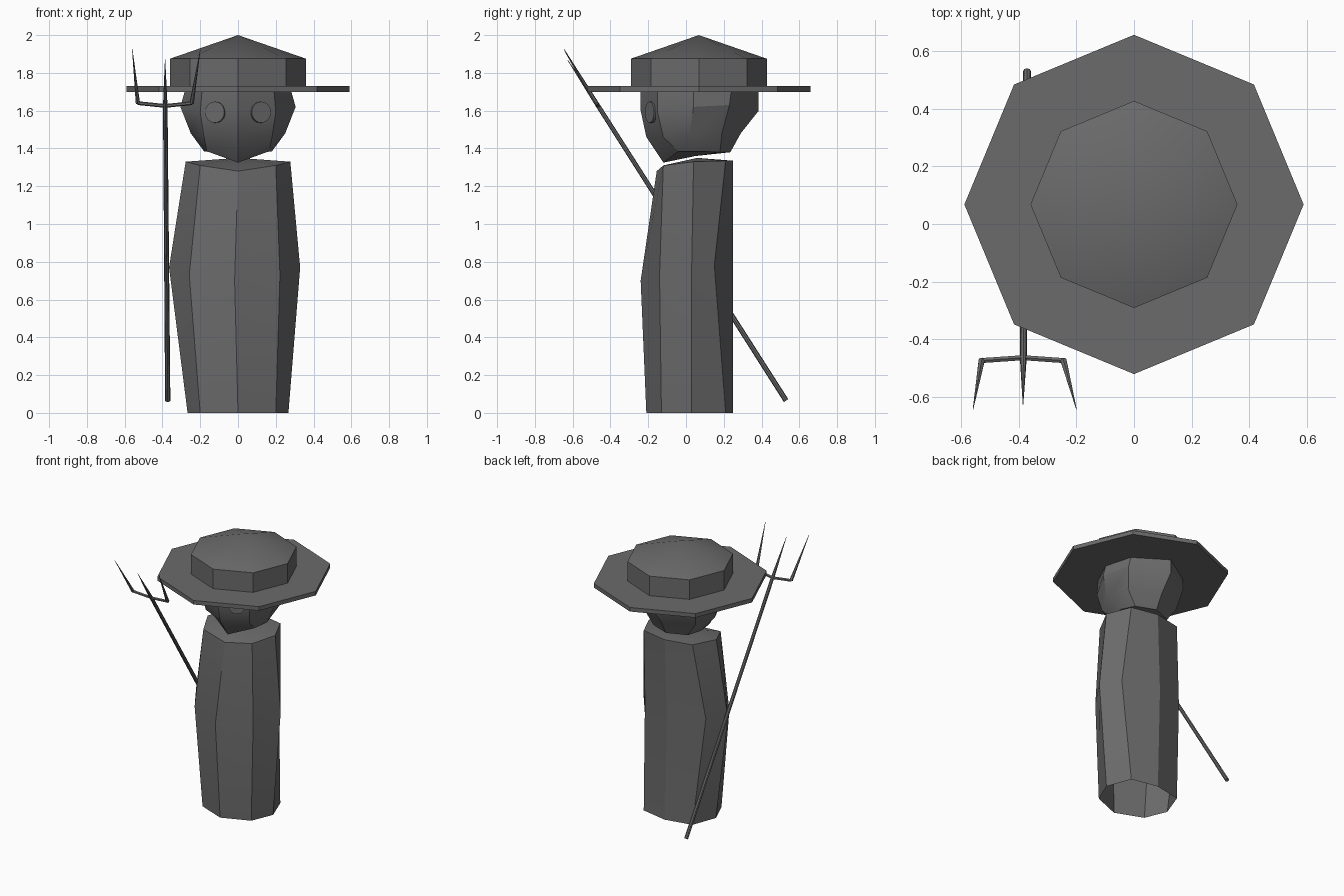
import bpy, bmesh, math
from mathutils import Vector

if "Cube" in bpy.data.objects:
    bpy.data.objects.remove(bpy.data.objects["Cube"])

dark = bpy.data.materials.new("dark_grey")
dark.diffuse_color = (.145, .145, .145, 1)
dark.use_nodes = True
dark.node_tree.nodes["Principled BSDF"].inputs["Base Color"].default_value = dark.diffuse_color


def finish(name, bm):
    bmesh.ops.recalc_face_normals(bm, faces=bm.faces)
    me = bpy.data.meshes.new(name)
    bm.to_mesh(me)
    bm.free()
    me.materials.append(dark)
    ob = bpy.data.objects.new(name, me)
    bpy.context.collection.objects.link(ob)
    bpy.ops.object.select_all(action='DESELECT')
    bpy.context.view_layer.objects.active = ob
    ob.select_set(True)
    bpy.ops.object.shade_smooth_by_angle(angle=math.radians(30))
    return ob


def mirrored(half, dx=0):
    """Half ring from front centre to back, mirrored to a closed loop."""
    left = [(-x, y, z) for x, y, z in reversed(half) if x > 0]
    return [(x + dx, y, z) for x, y, z in half + left]


def loft(name, rings, bottom=None, top=None, open_bottom=False):
    """Skin rings of equal count; close ends with a fan to a point or an n-gon."""
    bm = bmesh.new()
    loops = [[bm.verts.new(p) for p in r] for r in rings]
    n = len(loops[0])
    for a, b in zip(loops, loops[1:]):
        for i in range(n):
            j = (i + 1) % n
            bm.faces.new((a[i], a[j], b[j], b[i]))
    ends = [(loops[-1], top)] + ([] if open_bottom else [(loops[0], bottom)])
    for loop, tip in ends:
        if tip is None:
            bm.faces.new(loop)
        else:
            t = bm.verts.new(tip)
            for i in range(n):
                bm.faces.new((loop[i], loop[(i + 1) % n], t))
    return finish(name, bm)


def octagon(r, z, cy=0.068):
    return [(r * math.cos(k * math.pi / 4), cy + r * math.sin(k * math.pi / 4), z)
            for k in range(8)]


def rod(name, p, q, r1, r2, sides=8):
    """Round or tapered bar between two points."""
    p, q = Vector(p), Vector(q)
    bm = bmesh.new()
    bmesh.ops.create_cone(bm, cap_ends=True, segments=sides, radius1=r1,
                          radius2=r2, depth=(q - p).length)
    bm.transform((q - p).to_track_quat('Z', 'Y').to_matrix().to_4x4())
    bmesh.ops.translate(bm, verts=bm.verts, vec=(p + q) / 2)
    return finish(name, bm)


# Hat
loft("hat_brim", [octagon(0.59, 1.7), octagon(0.59, 1.73)])
loft("hat_crown", [octagon(0.36, 1.73), octagon(0.36, 1.875)], top=(0, 0.068, 2.0))

# Body: faceted trunk, bulging at the waist, open underneath
loft("body", [
    mirrored([(0, -.21, 0), (.2, -.13, 0), (.267, .03, 0), (.2, .21, 0), (0, .25, 0)]),
    mirrored([(0, -.24, .7), (.24, -.14, .73), (.347, .03, .77), (.25, .15, .78),
              (0, .25, .75)], -.018),
    mirrored([(0, -.155, 1.28), (.2, -.12, 1.31), (.277, .04, 1.33), (.2, .21, 1.335),
              (0, .25, 1.335)])],
    top=(0, .06, 1.35), open_bottom=True)

# Head: chin at the front, widest at the temples
loft("head", [
    mirrored([(0, -.12, 1.325), (.165, -.04, 1.385), (.18, .08, 1.385),
              (.14, .18, 1.38), (0, .235, 1.38)]),
    mirrored([(0, -.21, 1.46), (.18, -.12, 1.46), (.25, .02, 1.48),
              (.21, .19, 1.48), (0, .29, 1.48)]),
    mirrored([(0, -.24, 1.6), (.2, -.15, 1.59), (.305, .04, 1.62),
              (.24, .23, 1.63), (0, .385, 1.6)]),
    mirrored([(0, -.24, 1.71), (.19, -.15, 1.71), (.28, .04, 1.71),
              (.225, .24, 1.71), (0, .385, 1.71)])],
    bottom=(0, .05, 1.36))

# Eyes: thin discs on the slanted face planes
for side, s in (("left", 1), ("right", -1)):
    n = Vector((s * .42, -.9, 0)).normalized()
    c = Vector((s * .12, -.186, 1.592))
    rod(side + "_eye", c - n * .01, c + n * .008, .056, .056, 20)

# Pitchfork: slanted shaft, crossbar and three tines
hub = (-.385, -.465, 1.625)
rod("fork_shaft", (-.372, .53, .065), hub, .014, .012)
rod("middle_tine", hub, (-.386, -.628, 1.87), .012, .001)
for side, elbow, tip in (("left", (-.245, -.475, 1.64), (-.2, -.645, 1.92)),
                         ("right", (-.53, -.475, 1.64), (-.56, -.645, 1.925))):
    rod(side + "_crossbar", hub, elbow, .01, .01, 6)
    rod(side + "_tine", elbow, tip, .012, .001, 6)
